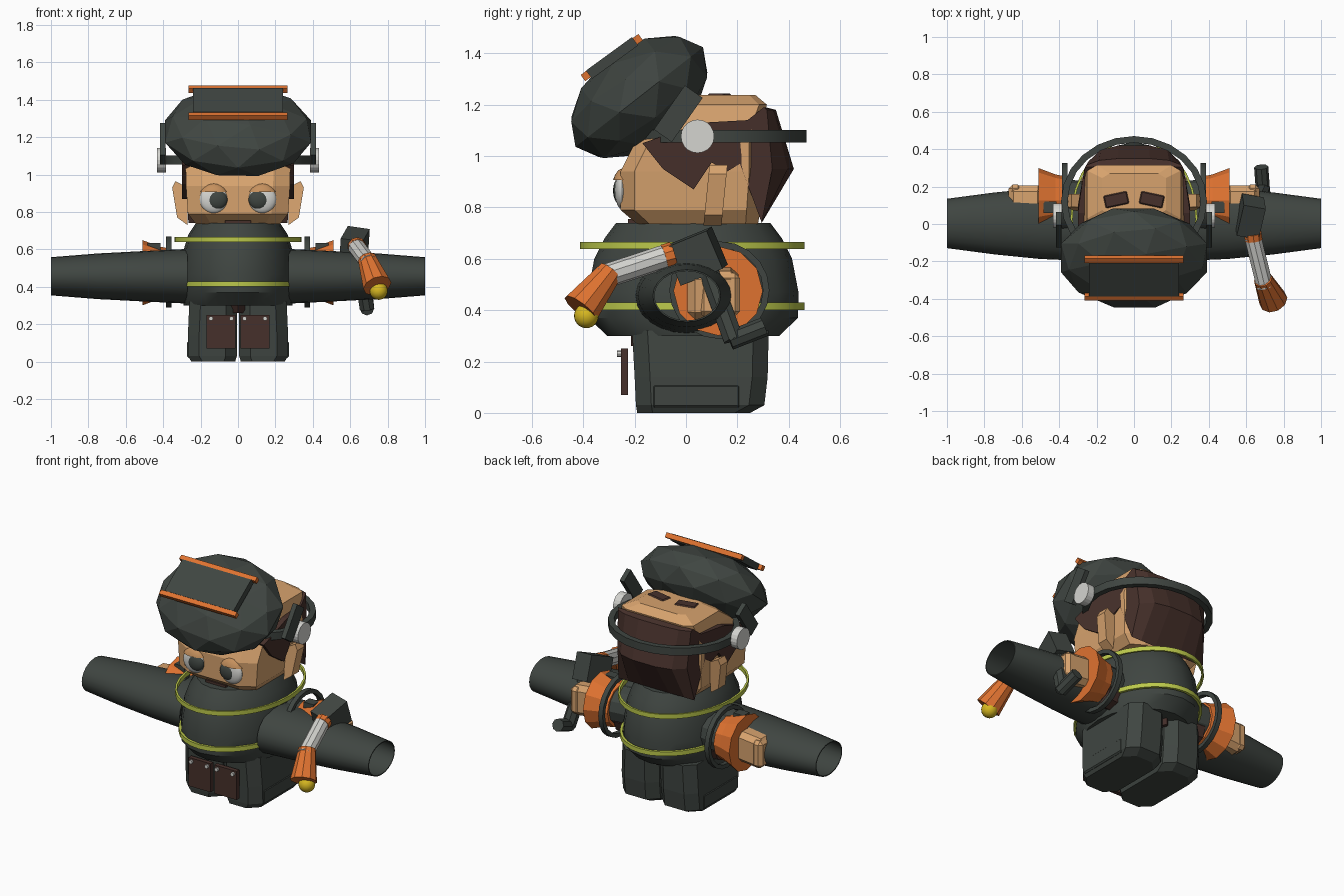
import bpy, bmesh, math
from mathutils import Vector, Matrix

if "Cube" in bpy.data.objects:
    bpy.data.objects.remove(bpy.data.objects["Cube"])


def material(name, rgb):
    m = bpy.data.materials.new(name)
    m.use_nodes = True
    m.diffuse_color = (*rgb, 1)
    m.node_tree.nodes["Principled BSDF"].inputs["Base Color"].default_value = (*rgb, 1)
    return m


DARK = material("dark grey green", (0.05, 0.06, 0.053))
SKIN = material("skin", (0.68, 0.365, 0.155))
LID = material("eyelid tan", (0.56, 0.28, 0.11))
BROWN = material("dark brown", (0.062, 0.03, 0.024))
ORANGE = material("orange", (0.74, 0.17, 0.03))
LIME = material("lime yellow", (0.5, 0.58, 0.07))
SILVER = material("silver", (0.66, 0.66, 0.63))
YELLOW = material("lamp yellow", (0.68, 0.48, 0.015))


def finish(name, bm, mat, smooth=False):
    bmesh.ops.recalc_face_normals(bm, faces=bm.faces)
    me = bpy.data.meshes.new(name)
    bm.to_mesh(me)
    bm.free()
    me.materials.append(mat)
    ob = bpy.data.objects.new(name, me)
    bpy.context.collection.objects.link(ob)
    if smooth:
        bpy.ops.object.select_all(action="DESELECT")
        ob.select_set(True)
        bpy.context.view_layer.objects.active = ob
        bpy.ops.object.shade_smooth_by_angle(angle=math.radians(35))
    return ob


def loft(name, rings, mat, closed=False, smooth=False):
    """Skin a list of rings; closed joins last to first, otherwise ends are capped."""
    bm = bmesh.new()
    vs = [[bm.verts.new(p) for p in r] for r in rings]
    n = len(vs[0])
    for a, b in zip(vs, vs[1:] + (vs[:1] if closed else [])):
        for i in range(n):
            j = (i + 1) % n
            bm.faces.new((a[i], a[j], b[j], b[i]))
    if not closed:
        bm.faces.new(vs[0])
        bm.faces.new(vs[-1])
    return finish(name, bm, mat, smooth)


def ellipse(axis, at, c1, c2, r1, r2, n):
    """Ellipse in x-y at a height (axis z), or in y-z at an x (axis x)."""
    out = []
    for i in range(n):
        t = math.tau * i / n
        u, v = c1 + r1 * math.cos(t), c2 + r2 * math.sin(t)
        out.append((u, v, at) if axis == "z" else (at, u, v))
    return out


def block_ring(z, x0, x1, y0, y1, cx, cy):
    """Rectangle with chamfered corners."""
    return [(x0 + cx, y0, z), (x1 - cx, y0, z), (x1, y0 + cy, z), (x1, y1 - cy, z),
            (x1 - cx, y1, z), (x0 + cx, y1, z), (x0, y1 - cy, z), (x0, y0 + cy, z)]


def hoop(name, axis, at, c1, c2, r1, r2, h, t, mat, n=32):
    rings = [ellipse(axis, at + dz, c1, c2, r1 - dr, r2 - dr, n)
             for dz, dr in ((-h, 0), (h, 0), (h, t), (-h, t))]
    return loft(name, rings, mat, closed=True, smooth=True)


def box(name, loc, size, mat, rot=(0, 0, 0), bevel=0):
    bm = bmesh.new()
    bmesh.ops.create_cube(bm, size=1, matrix=Matrix.Diagonal((*size, 1)))
    if bevel:
        bmesh.ops.bevel(bm, geom=bm.edges[:], offset=bevel, segments=1, affect="EDGES")
    ob = finish(name, bm, mat)
    ob.location = loc
    ob.rotation_euler = [math.radians(a) for a in rot]
    return ob


def rod(name, p, q, r1, r2, n, mat):
    p, q = Vector(p), Vector(q)
    bm = bmesh.new()
    bmesh.ops.create_cone(bm, cap_ends=True, segments=n, radius1=r1, radius2=r2, depth=(q - p).length)
    turn = (q - p).to_track_quat("Z", "Y").to_matrix().to_4x4()
    bm.transform(Matrix.Translation((p + q) / 2) @ turn)
    return finish(name, bm, mat)


def ball(name, loc, radii, mat, cut=None):
    bm = bmesh.new()
    bmesh.ops.create_uvsphere(bm, u_segments=20, v_segments=12, radius=1)
    bm.transform(Matrix.Translation(loc) @ Matrix.Diagonal((*radii, 1)))
    if cut is not None:
        bmesh.ops.bisect_plane(bm, geom=bm.verts[:] + bm.edges[:] + bm.faces[:],
                               plane_co=(0, 0, cut), plane_no=(0, 0, -1), clear_outer=True)
    return finish(name, bm, mat, smooth=True)


# Torso with reflective bands
body = [(0.30, 0.29, 0.335), (0.37, 0.31, 0.408), (0.47, 0.305, 0.41),
        (0.60, 0.29, 0.385), (0.68, 0.265, 0.345), (0.74, 0.225, 0.30)]
loft("torso", [ellipse("z", z, 0, 0.028, rx, ry, 20) for z, rx, ry in body], DARK, smooth=True)
hoop("upper_band", "z", 0.652, 0, 0.025, 0.34, 0.437, 0.014, 0.012, LIME)
hoop("lower_band", "z", 0.415, 0, 0.034, 0.32, 0.428, 0.014, 0.016, LIME)
loft("belt_patch", [ellipse("z", z, 0, 0.04, r, 0.255, 8) for z, r in ((0.26, 0.06), (0.3, 0.12))], BROWN)

# Head block, narrower at chin and crown
head = [(0.735, 0.225, -0.19, 0.28, 0.08), (0.79, 0.268, -0.255, 0.29, 0.09), (0.94, 0.278, -0.255, 0.3, 0.09),
        (1.05, 0.28, -0.2, 0.3, 0.09), (1.13, 0.265, -0.1, 0.295, 0.06), (1.2, 0.25, 0.0, 0.315, 0.05),
        (1.238, 0.17, 0.05, 0.27, 0.04)]
loft("head", [block_ring(z, -hx, hx, y0, y1, c, 0.6 * c) for z, hx, y0, y1, c in head], SKIN)

# Hair: side profile carried across the head, narrowing and rounded at the back
profile = [(-0.17, 1.05), (-0.09, 0.95), (0.03, 0.87), (0.10, 0.975), (0.16, 0.94), (0.21, 0.97),
           (0.295, 0.74), (0.42, 0.95), (0.35, 1.18), (0.31, 1.19), (0.24, 1.14), (0.06, 1.13)]
slices = [(-0.3, 0.3), (-0.22, 0.8), (-0.1, 1), (0.1, 1), (0.22, 0.8), (0.3, 0.3)]
loft("hair", [[(x * (1 - 0.6 * max(0, y - 0.1)), min(y, 0.3 + (y - 0.3) * k) if y > 0.3 else y, z)
               for y, z in profile] for x, k in slices], BROWN)
box("mouth", (0, -0.2, 0.745), (0.14, 0.05, 0.02), BROWN)

# Beret with framed panel on its front
bm = bmesh.new()
bmesh.ops.create_icosphere(bm, subdivisions=2, radius=1)
bm.transform(Matrix.Translation((0, -0.182, 1.23)) @ Matrix.Rotation(math.radians(38), 4, "X")
             @ Matrix.Diagonal((0.41, 0.315, 0.195, 1)))
finish("beret", bm, DARK)
box("beret_panel", (0, -0.288, 1.382), (0.48, 0.22, 0.04), DARK, (36, 0, 0))
for label, y, z in (("lower", -0.39, 1.312), ("upper", -0.188, 1.455)):
    box(label + "_panel_bar", (0, y, z), (0.53, 0.028, 0.03), ORANGE, (36, 0, 0))

# Headset band
hoop("headset_band", "z", 1.077, 0, 0.12, 0.39, 0.35, 0.024, 0.035, DARK, 24)

for s, side in ((1, "left_"), (-1, "right_")):
    # Leg, boot trim and thigh pouch
    leg = [(0, 0.015, 0.25, -0.19, 0.25), (0.03, 0.006, 0.268, -0.195, 0.305),
           (0.14, 0.005, 0.268, -0.2, 0.318), (0.32, 0.004, 0.26, -0.21, 0.322)]
    loft(side + "leg", [[(s * x, y, z) for x, y, z in block_ring(z, a, b, c, d, 0.06, 0.06)]
                        for z, a, b, c, d in leg], DARK)
    box(side + "boot_trim", (s * 0.262, 0.04, 0.065), (0.02, 0.34, 0.09), DARK, bevel=0.008)
    box(side + "thigh_pouch", (s * 0.09, -0.24, 0.16), (0.155, 0.028, 0.18), BROWN)
    for x in (0.035, 0.145):
        rod(side + "pouch_stud", (s * x, -0.25, 0.23), (s * x, -0.268, 0.23), 0.012, 0.012, 8, SILVER)

    # Ear, eye and brow
    ear = [(0.27, 0.73), (0.325, 0.77), (0.352, 0.93), (0.335, 0.965), (0.27, 0.93)]
    loft(side + "ear", [[(s * x, y + 0.1 * (z - 0.85), z) for x, z in ear] for y in (0.08, 0.15)], SKIN)
    ball(side + "eye", (s * 0.13, -0.25, 0.868), (0.075, 0.027, 0.075), SILVER)
    ball(side + "iris", (s * 0.112, -0.258, 0.865), (0.056, 0.026, 0.052), DARK)
    ball(side + "eyelid", (s * 0.13, -0.245, 0.868), (0.082, 0.044, 0.084), LID, cut=0.906)
    box(side + "brow", (s * 0.095, 0.13, 1.227), (0.14, 0.08, 0.034), BROWN, (0, 0, s * -12), 0.012)

    # Earphone and hinge strap
    rod(side + "earphone", (s * 0.385, 0.045, 1.077), (s * 0.432, 0.045, 1.077), 0.065, 0.065, 20, SILVER)
    box(side + "headset_strap", (s * 0.402, -0.03, 1.165), (0.03, 0.21, 0.085), DARK, (55, 0, 0))

    # Wide open sleeve
    tube = [(0.27, 0.2, 0.146), (0.5, 0.19, 0.135), (0.75, 0.165, 0.122), (1.0, 0.132, 0.102)]
    outer = [ellipse("x", s * x, 0.003, 0.456, a, b, 24) for x, a, b in tube]
    inner = [ellipse("x", s * x, 0.003, 0.456, a - 0.006, b - 0.006, 24) for x, a, b in reversed(tube)]
    loft(side + "sleeve", outer + inner, DARK, closed=True, smooth=True)

    # Arm with strap beneath, flared cuff and hand
    rod(side + "arm", (s * 0.2, 0.1, 0.48), (s * 0.42, 0.13, 0.48), 0.12, 0.115, 12, DARK)
    rod(side + "arm_strap", (s * 0.22, 0.12, 0.41), (s * 0.36, 0.13, 0.41), 0.085, 0.085, 8, BROWN)
    hoop(side + "cuff_ring", "x", s * 0.37, 0.13, 0.478, 0.195, 0.19, 0.015, 0.025, DARK, 20)
    loft(side + "cuff", [ellipse("x", s * x, 0.125, 0.475, r, r, 12)
                         for x, r in ((0.37, 0.13), (0.42, 0.14), (0.51, 0.174))], ORANGE)
    box(side + "cuff_tab", (s * 0.45, 0.09, 0.605), (0.07, 0.06, 0.06), DARK)
    box(side + "hand", (s * 0.57, 0.105, 0.465), (0.19, 0.2, 0.19), SKIN, (0, s * 6, 0), 0.03)
    box(side + "fingers", (s * 0.635, 0.13, 0.46), (0.07, 0.16, 0.17), SKIN, bevel=0.02)

# Hand lamp: grip, housing, barrel, flared head and bulb
box("lamp_housing", (0.622, 0.04, 0.61), (0.12, 0.18, 0.16), DARK, (22, 8, -10))
rod("lamp_grip", (0.64, 0.07, 0.6), (0.69, 0.185, 0.285), 0.042, 0.042, 8, DARK)
rod("lamp_grip_foot", (0.69, 0.17, 0.282), (0.68, 0.305, 0.335), 0.038, 0.038, 8, DARK)
rod("lamp_collar", (0.635, -0.05, 0.618), (0.64, -0.085, 0.607), 0.049, 0.049, 10, ORANGE)
rod("lamp_barrel", (0.635, -0.07, 0.612), (0.70, -0.335, 0.525), 0.047, 0.047, 10, SILVER)
rod("lamp_head", (0.69, -0.295, 0.55), (0.745, -0.41, 0.405), 0.05, 0.078, 10, ORANGE)
ball("lamp_bulb", (0.752, -0.388, 0.378), (0.048, 0.048, 0.048), YELLOW)
